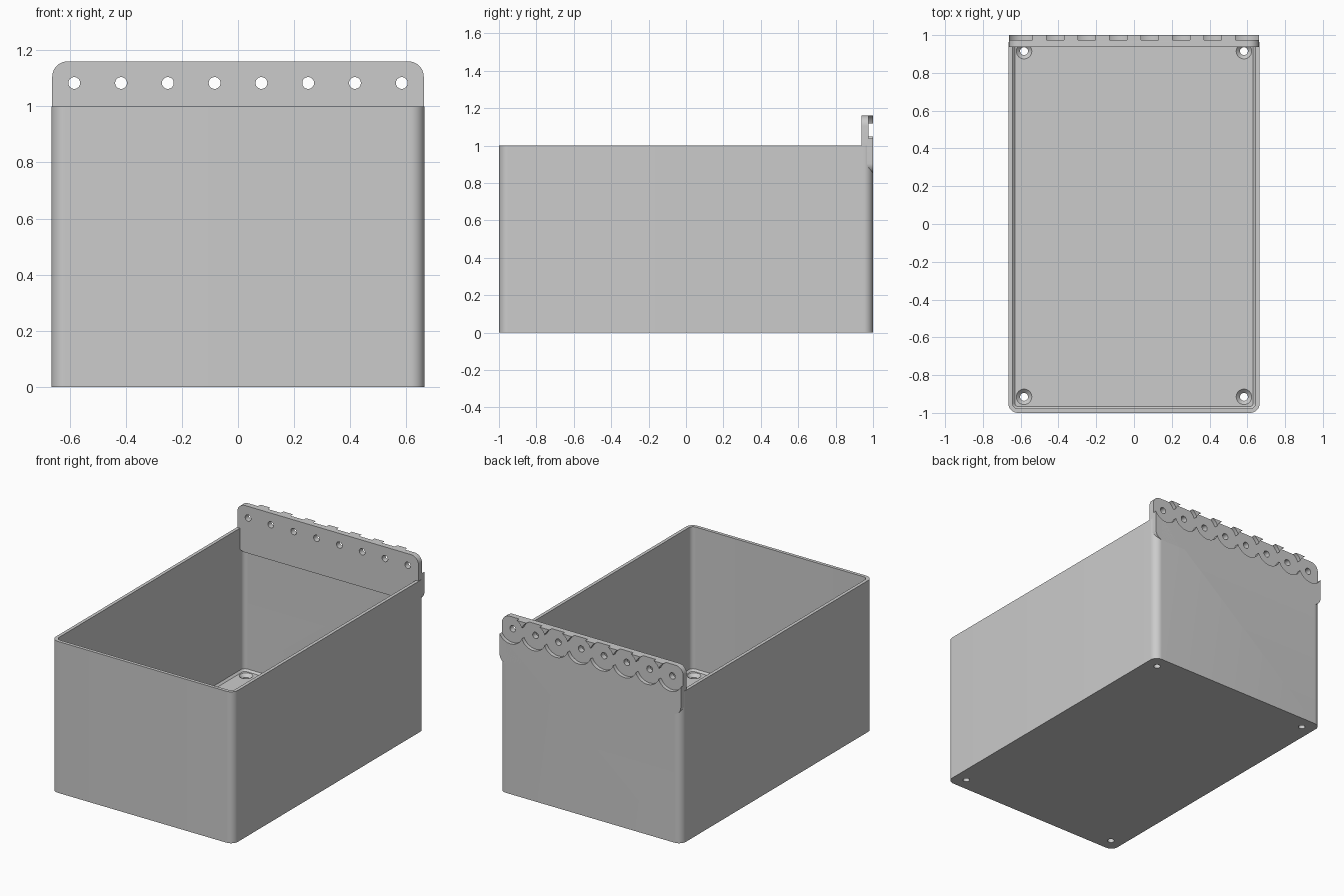
import bpy, bmesh
from math import sin, cos, pi
from mathutils import Vector, Matrix

old = bpy.data.objects.get("Cube")
if old:
    bpy.data.objects.remove(old, do_unlink=True)

grey = bpy.data.materials.new("plain grey")
grey.use_nodes = True
colour = (0.6, 0.6, 0.6, 1)
grey.diffuse_color = colour
grey.node_tree.nodes["Principled BSDF"].inputs["Base Color"].default_value = colour

HALF_X, HEIGHT, WALL, FLOOR = 0.665, 1.0, 0.022, 0.05
UPRIGHT = Matrix.Rotation(pi / 2, 4, 'X')   # turns a profile into the xz plane, depth towards -y


def finish(name, bm, matrix):
    bm.transform(matrix)
    bmesh.ops.recalc_face_normals(bm, faces=bm.faces)
    mesh = bpy.data.meshes.new(name)
    bm.to_mesh(mesh)
    bm.free()
    mesh.materials.append(grey)
    ob = bpy.data.objects.new(name, mesh)
    bpy.context.collection.objects.link(ob)
    return ob


def rounded_prism(name, half_w, half_h, radius, depth, matrix, chamfer=0):
    """Rounded rectangle extruded along its own z, with an optional chamfer at the base."""
    bm = bmesh.new()
    rings = []
    levels = [(0, chamfer), (chamfer, 0), (depth, 0)] if chamfer else [(0, 0), (depth, 0)]
    for z, inset in levels:
        ring = []
        for corner, (sx, sy) in enumerate([(1, 1), (-1, 1), (-1, -1), (1, -1)]):
            for i in range(13):
                a = pi / 2 * (corner + i / 12)
                r = radius - inset
                ring.append(bm.verts.new((sx * (half_w - radius) + r * cos(a),
                                          sy * (half_h - radius) + r * sin(a), z)))
        rings.append(ring)
    n = len(rings[0])
    for low, high in zip(rings, rings[1:]):
        for i in range(n):
            bm.faces.new((low[i], low[(i + 1) % n], high[(i + 1) % n], high[i]))
    bm.faces.new(rings[0])
    bm.faces.new(rings[-1])
    return finish(name, bm, matrix)


def cone(name, r1, r2, depth, matrix, segments=32):
    """Cone or cylinder standing on its own origin."""
    bm = bmesh.new()
    bmesh.ops.create_cone(bm, cap_ends=True, segments=segments, radius1=r1, radius2=r2,
                          depth=depth, matrix=Matrix.Translation((0, 0, depth / 2)))
    return finish(name, bm, matrix)


def cut(target, cutter):
    cutter.hide_render = True
    mod = target.modifiers.new("cut", 'BOOLEAN')
    mod.operation, mod.solver, mod.object = 'DIFFERENCE', 'EXACT', cutter
    bpy.context.view_layer.objects.active = target
    bpy.ops.object.modifier_apply(modifier=mod.name)


def at(x, y, z):
    return Matrix.Translation((x, y, z))


# Open box with a thick floor
box = rounded_prism("storage_box", HALF_X, 1, 0.05, HEIGHT, at(0, 0, 0))
cutters = [rounded_prism("cavity_cutter", HALF_X - WALL, 1 - WALL, 0.03, HEIGHT,
                         at(0, 0, FLOOR), chamfer=0.012)]
cut(box, cutters[0])

# Countersunk screw holes in the floor corners
for sx in (-1, 1):
    for sy in (-1, 1):
        x, y = 0.582 * sx, 0.915 * sy
        for tool in (cone("hole_cutter", 0.021, 0.021, 0.2, at(x, y, -0.1)),
                     cone("countersink_cutter", 0.019, 0.043, 0.024, at(x, y, FLOOR - 0.022))):
            cut(box, tool)
            cutters.append(tool)

# Hanging plate along the top of the back wall
plate = rounded_prism("mounting_plate", 0.662, 0.155, 0.055, 0.062, at(0, 1, 1.005) @ UPRIGHT)

# Row of holes, each with a wide round recess on the back
for i in range(8):
    x, z = (i - 3.5) * 0.1667, 1.083
    hole = cone("plate_hole_cutter", 0.021, 0.021, 0.3, at(x, 1.1, z) @ UPRIGHT)
    recess = cone("recess_cutter", 0.0905, 0.0905, 0.125, at(x, 1.1, z) @ UPRIGHT, 64)
    cut(plate, hole)
    cut(plate, recess)
    cut(box, recess)
    cutters += [hole, recess]

for tool in cutters:
    bpy.data.objects.remove(tool, do_unlink=True)

# Smooth rounded corners, crisp edges
for ob in (box, plate):
    bpy.ops.object.select_all(action='DESELECT')
    ob.select_set(True)
    bpy.context.view_layer.objects.active = ob
    bpy.ops.object.shade_smooth_by_angle(angle=pi / 6)
